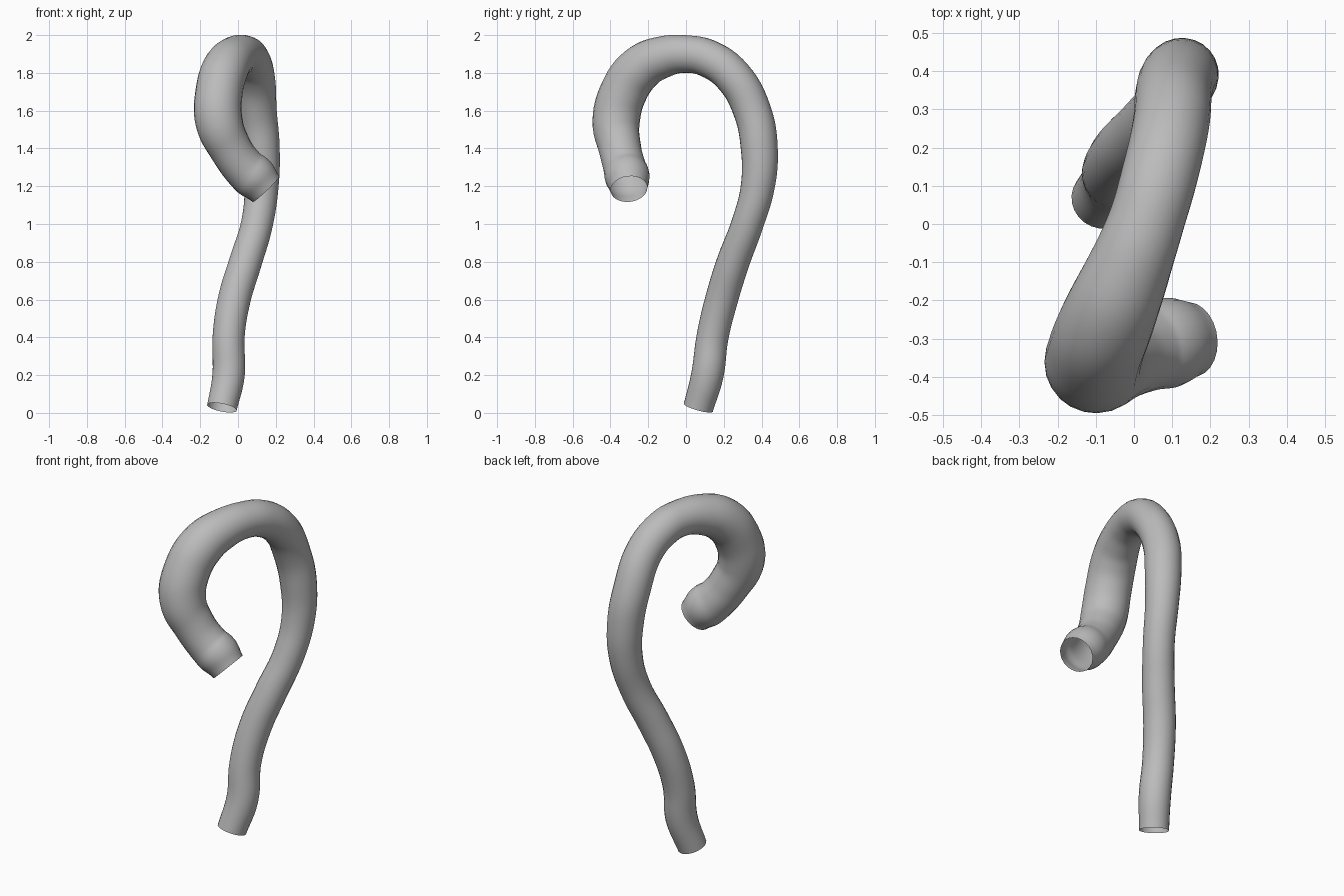
import bpy

cube = bpy.data.objects.get("Cube")
if cube:
    bpy.data.objects.remove(cube, do_unlink=True)

grey = bpy.data.materials.new("plain grey")
grey.use_nodes = True
colour = (0.5, 0.5, 0.5, 1)
grey.diffuse_color = colour
grey.node_tree.nodes["Principled BSDF"].inputs["Base Color"].default_value = colour

# Centre line of the hooked tube: x, y, z, radius
path = [
    (-.085, .065, .028, .08), (-.05, .113, .2, .086), (-.05, .14, .4, .085),
    (-.02, .188, .6, .087), (.04, .25, .8, .087), (.10, .325, 1.0, .085),
    (.125, .38, 1.2, .09), (.123, .388, 1.4, .098), (.105, .35, 1.6, .1),
    (.095, .25, 1.78, .1), (.065, .12, 1.875, .1), (.03, 0, 1.9, .1),
    (-.015, -.12, 1.885, .11), (-.065, -.24, 1.825, .122),
    (-.1, -.33, 1.7, .125), (-.1, -.37, 1.54, .125),
    (-.04, -.35, 1.4, .113), (.03, -.325, 1.3, .113),
    (.09, -.31, 1.245, .118), (.148, -.302, 1.185, .098),
]

curve = bpy.data.curves.new("hooked_tube", "CURVE")
curve.dimensions = "3D"
curve.resolution_u = 6
curve.bevel_depth = 1
curve.bevel_resolution = 10
curve.use_fill_caps = False  # both ends stay open
spline = curve.splines.new("BEZIER")
spline.bezier_points.add(len(path) - 1)
for point, (x, y, z, radius) in zip(spline.bezier_points, path):
    point.co = (x, y, z)
    point.radius = radius
    point.handle_left_type = point.handle_right_type = "AUTO"
spline.radius_interpolation = "CARDINAL"

tube = bpy.data.objects.new("hooked_tube", curve)
bpy.context.collection.objects.link(tube)
curve.materials.append(grey)

# Turn the swept curve into a smooth mesh
bpy.ops.object.select_all(action="DESELECT")
tube.select_set(True)
bpy.context.view_layer.objects.active = tube
bpy.ops.object.convert(target="MESH")
bpy.ops.object.shade_smooth()
